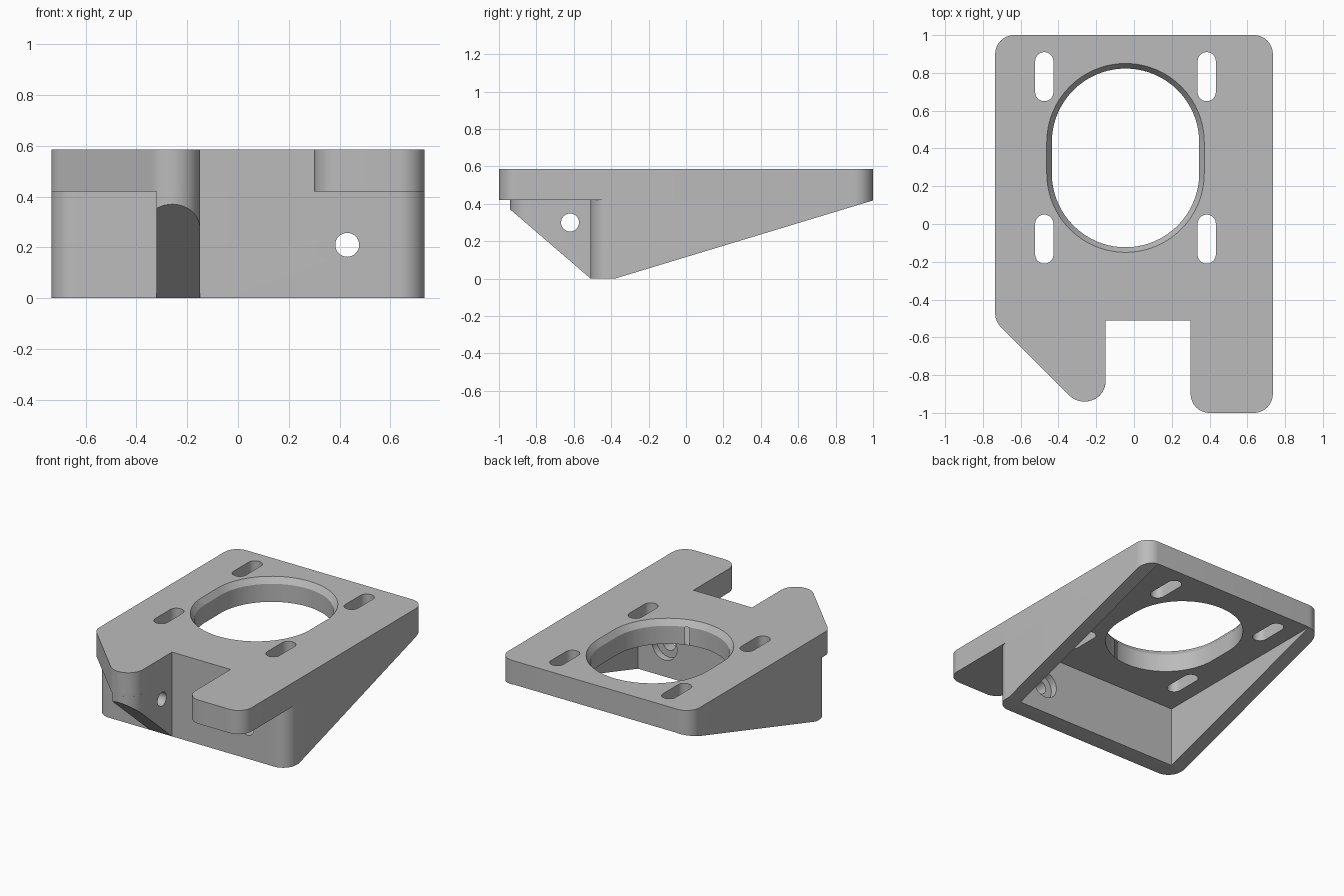
import bpy, bmesh, math
from mathutils import Vector

cube = bpy.data.objects.get("Cube")
if cube:
    bpy.data.objects.remove(cube, do_unlink=True)

grey = bpy.data.materials.new("plain_grey")
grey.use_nodes = True
GREY = (0.5, 0.5, 0.5, 1)
grey.diffuse_color = GREY
grey.node_tree.nodes["Principled BSDF"].inputs["Base Color"].default_value = GREY

# Overall dimensions
HALF, TOP, PLATE_Z = 0.735, 0.585, 0.42
WALL_Y, INNER_Y, R = -0.51, -0.38, 0.1


def rounded(corners, steps=10):
    """Outline from (u, v, radius) corners, with arcs at radii above zero."""
    out = []
    for i, (u, v, r) in enumerate(corners):
        p = Vector((u, v))
        if r == 0:
            out.append(p)
            continue
        a = (Vector(corners[i - 1][:2]) - p).normalized()
        b = (Vector(corners[(i + 1) % len(corners)][:2]) - p).normalized()
        half = a.angle(b) / 2
        t = r / math.tan(half)
        c = p + (a + b).normalized() * r / math.sin(half)
        start, end = p + a * t - c, p + b * t - c
        out += [c + start.lerp(end, k / steps).normalized() * r
                for k in range(steps + 1)]
    return out


def slot(u, v, r, half_v, steps=10):
    """Upright round-ended slot; a circle when half_v equals r."""
    return rounded([(u - r, v - half_v, r), (u + r, v - half_v, r),
                    (u + r, v + half_v, r), (u - r, v + half_v, r)], steps)


def prism(name, outline, lo, hi, axis="z", far=None):
    """Solid between two outlines along an axis."""
    place = {"x": lambda p, w: (w, p[0], p[1]),
             "y": lambda p, w: (p[0], w, p[1]),
             "z": lambda p, w: (p[0], p[1], w)}[axis]
    bm = bmesh.new()
    near_v = [bm.verts.new(place(p, lo)) for p in outline]
    far_v = [bm.verts.new(place(p, hi)) for p in (far or outline)]
    bm.faces.new(near_v)
    bm.faces.new(far_v)
    n = len(near_v)
    for i in range(n):
        j = (i + 1) % n
        bm.faces.new((near_v[i], near_v[j], far_v[j], far_v[i]))
    bmesh.ops.remove_doubles(bm, verts=bm.verts, dist=1e-5)
    bmesh.ops.recalc_face_normals(bm, faces=bm.faces)
    mesh = bpy.data.meshes.new(name)
    bm.to_mesh(mesh)
    bm.free()
    mesh.materials.append(grey)
    obj = bpy.data.objects.new(name, mesh)
    bpy.context.collection.objects.link(obj)
    return obj


def select(obj):
    bpy.ops.object.select_all(action="DESELECT")
    obj.select_set(True)
    bpy.context.view_layer.objects.active = obj


def cut(obj, *cutters):
    for cutter in cutters:
        mod = obj.modifiers.new("cut", "BOOLEAN")
        mod.operation, mod.solver, mod.object = "DIFFERENCE", "EXACT", cutter
        select(obj)
        bpy.ops.object.modifier_apply(modifier=mod.name)
        bpy.data.objects.remove(cutter, do_unlink=True)


# Top plate with two front arms
plate = prism("top_plate", rounded([
    (-HALF, 1, R), (-HALF, -0.515, R), (-0.31, -0.94, 0.11), (-0.15, -0.94, 0.11),
    (-0.15, WALL_Y, 0), (0.30, WALL_Y, 0), (0.30, -1, R), (HALF, -1, R),
    (HALF, 1, R)]), PLATE_Z, TOP)

# Large opening with a chamfered rim
HOLE_X, HOLE_Y, HOLE_R, SPAN = -0.045, 0.35, 0.39, 0.083


def opening(r):
    return slot(HOLE_X, HOLE_Y, r, r + SPAN, 20)


cut(plate, prism("opening_cutter", opening(HOLE_R), 0.3, 0.7),
    prism("chamfer_cutter", opening(HOLE_R - 0.027), 0.505, 0.625, far=opening(HOLE_R + 0.054)))

# Four mounting slots
for side in (-1, 1):
    for end in (-1, 1):
        cut(plate, prism("slot_cutter", slot(HOLE_X + side * 0.43, HOLE_Y + end * 0.43,
                                             0.048, 0.13), 0.3, 0.7))

# Front wall and tapering side walls under the plate
walls = prism("support_walls", rounded([
    (-HALF, WALL_Y, R), (HALF, WALL_Y, R), (HALF, 1, R), (-HALF, 1, R)]), 0, PLATE_Z)
inner = HALF - 0.1
cut(walls,
    prism("inside_cutter", [(-inner, INNER_Y), (inner, INNER_Y), (inner, 1.2), (-inner, 1.2)],
          -0.2, 0.6),
    prism("taper_cutter", [(INNER_Y, 0), (1.003, 0.419), (1.2, 0.419), (1.2, -0.2), (INNER_Y, -0.2)],
          -1, 1, "x"),
    prism("bolt_cutter", slot(0.43, 0.21, 0.047, 0.047), -0.7, -0.2, "y"),
    prism("counterbore_cutter", slot(0.43, 0.21, 0.095, 0.095), -0.43, -0.2, "y"))

# Triangular gusset below the short arm
gusset = prism("arm_gusset", rounded([
    (-0.32, -0.505, 0), (-0.32, -0.922, 0), (-0.29, -0.936, 0), (-0.26, -0.94, 0),
    (-0.15, -0.94, 0.109), (-0.15, -0.505, 0)]), 0, PLATE_Z)
cut(gusset,
    prism("slope_cutter", [(WALL_Y, 0), (-0.94, 0.37), (-1.056, 0.47), (-1.1, -0.2), (-0.278, -0.2)],
          -0.5, 0, "x"),
    prism("cross_hole_cutter", slot(-0.62, 0.30, 0.048, 0.048), -0.5, 0, "x"))

for part in (plate, walls, gusset):
    select(part)
    bpy.ops.object.shade_smooth_by_angle(angle=math.radians(30))
